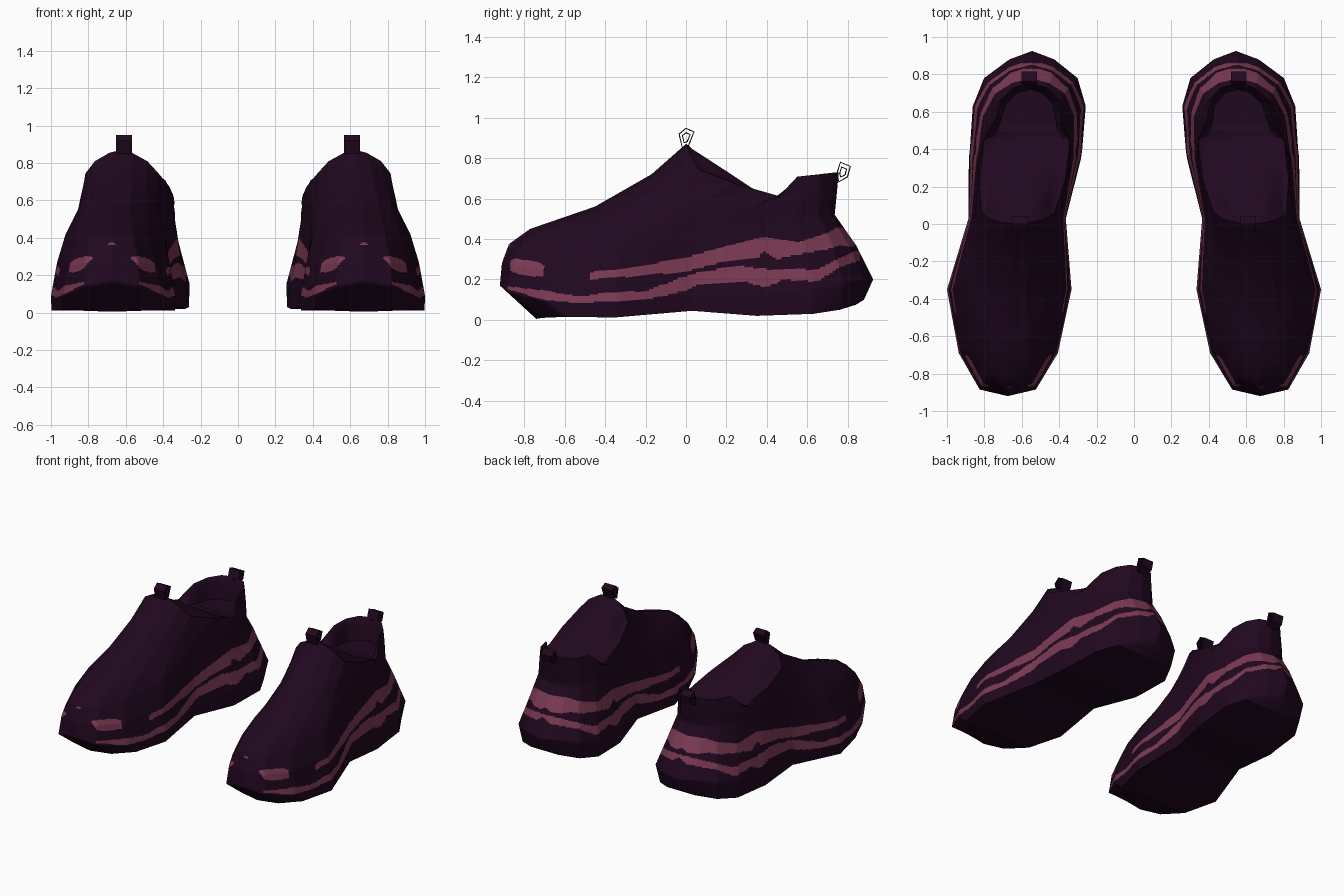
import bpy, bmesh

cube = bpy.data.objects.get("Cube")
if cube:
    bpy.data.objects.remove(cube)


def make_material(name, colour):
    mat = bpy.data.materials.new(name)
    mat.use_nodes = True
    mat.diffuse_color = colour
    bsdf = mat.node_tree.nodes["Principled BSDF"]
    bsdf.inputs["Base Color"].default_value = colour
    bsdf.inputs["Roughness"].default_value = 0.8
    return mat


plum = make_material("dark plum", (0.0145, 0.0023, 0.0135, 1))
rose = make_material("dusty rose", (0.2, 0.042, 0.087, 1))


def interp(table, y):
    """Linear lookup of a row of values by the first column."""
    for a, b in zip(table, table[1:]):
        if a[0] <= y <= b[0]:
            t = (y - a[0]) / (b[0] - a[0])
            return [p + (q - p) * t for p, q in zip(a[1:], b[1:])]
    return list(table[0][1:] if y < table[0][0] else table[-1][1:])


# Centre line of one shoe (y, x)
spine = [(-.9, .675), (-.35, .667), (0, .628), (.4, .577), (.63, .56), (.9, .545)]

# Contours from toe to heel: (y, half width, z)
tread = [(-.74, 0, .005), (-.71, .15, .01), (-.6, .27, .015), (-.35, .33, .012), (.03, .255, .045),
         (.35, .3, .02), (.63, .297, .03), (.76, .23, .05), (.84, .11, .075), (.88, 0, .1)]
sole_edge = [(-.92, 0, .17), (-.885, .15, .14), (-.69, .265, .09), (-.35, .333, .09),
             (.03, .26, .12), (.35, .3, .13), (.63, .302, .15), (.78, .25, .18),
             (.88, .12, .2), (.925, 0, .2)]
midsole = [(-.91, 0, .28), (-.865, .14, .27), (-.68, .24, .25), (-.35, .3, .27),
           (.03, .245, .33), (.35, .262, .38), (.58, .245, .38), (.72, .195, .38),
           (.805, .11, .37), (.84, 0, .37)]
quarter = [(-.875, 0, .375), (-.815, .12, .37), (-.63, .2, .38), (-.3, .26, .42),
           (.03, .235, .47), (.35, .247, .49), (.55, .22, .51), (.655, .17, .52),
           (.715, .1, .52), (.735, 0, .52)]
toe_cap = [(-.77, 0, .45), (-.71, .11, .45), (-.5, .185, .465), (-.22, .233, .49),
           (.05, .232, .52), (.35, .247, .53), (.555, .213, .55), (.66, .163, .57),
           (.72, .098, .57), (.74, 0, .57)]
vamp = [(-.45, 0, .56), (-.42, .09, .555), (-.3, .16, .555), (-.12, .205, .57),
        (.07, .23, .58), (.34, .243, .565), (.555, .205, .6), (.66, .16, .62),
        (.725, .095, .62), (.745, 0, .62)]
instep = [(-.17, 0, .72), (-.155, .08, .712), (-.1, .15, .685), (-.01, .2, .665),
          (.16, .23, .635), (.4, .237, .59), (.553, .192, .655), (.66, .155, .67),
          (.727, .092, .675), (.75, 0, .675)]
collar = [(0, 0, .87), (.005, .06, .855), (.025, .14, .81), (.06, .195, .745),
          (.24, .23, .675), (.46, .23, .612), (.55, .178, .708), (.66, .15, .72),
          (.73, .09, .728), (.755, 0, .73)]
lining = [(.45 + (y - .45) * .98, w * .96, z - .005) for y, w, z in collar]
# Tongue back sloping down to the insole
insole = [(.015, 0, .86), (.03, .045, .845), (.1, .1, .8), (.2, .13, .735), (.32, .15, .655),
          (.46, .17, .59), (.54, .15, .57), (.64, .125, .57), (.7, .07, .57), (.72, 0, .57)]

# Contour and number of rows leading up to the next one
stack = [(tread, 10), (sole_edge, 24), (midsole, 24), (quarter, 2), (toe_cap, 2), (vamp, 2),
         (instep, 2), (collar, 1), (lining, 3), (insole, 0)]
PAINTED_ROWS = 10 + 24 + 24

# Painted bands: (y, lower edge, upper edge)
lower_band = [(-.88, .15, .165), (-.7, .1, .145), (-.52, .08, .115), (-.4, .09, .138),
              (-.2, .1, .14), (-.05, .13, .2), (.08, .18, .24), (.22, .18, .26), (.3, .185, .265),
              (.4, .16, .25), (.48, .2, .25), (.65, .19, .25), (.76, .26, .305), (.86, .295, .35)]
upper_band = [(-.48, .2, .235), (-.2, .22, .27), (0, .24, .31), (.2, .29, .365),
              (.36, .305, .405), (.38, .345, .41), (.45, .3, .4), (.56, .325, .385),
              (.7, .35, .43), (.75, .365, .46), (.83, .365, .46)]


def is_painted(y, z):
    for band in (lower_band, upper_band):
        if band[0][0] <= y <= band[-1][0]:
            low, high = interp(band, y)
            if low < z < high:
                return True
    # Small dash on the tip of the toe
    if y < -.869 and .362 < z < .375:
        return True
    # Rounded patch either side of the toe
    return ((y + .785) / .085) ** 4 + ((z - .258 + (y + .785) * .15) / .037) ** 4 < 1


def ring_points(contour, steps=16):
    """Closed loop: down the outer side to the heel, back up the inner side."""
    half = []
    for a, b in zip(contour, contour[1:]):
        for i in range(steps):
            half.append([p + (q - p) * i / steps for p, q in zip(a, b)])
    half.append(list(contour[-1]))
    back = [(y, -w, z) for y, w, z in half[-2:0:-1]]
    return [(interp(spine, y)[0] + w, y, z) for y, w, z in half + back]


def finish(name, bm, materials):
    bmesh.ops.recalc_face_normals(bm, faces=bm.faces[:])
    mesh = bpy.data.meshes.new(name)
    bm.to_mesh(mesh)
    bm.free()
    for mat in materials:
        mesh.materials.append(mat)
    obj = bpy.data.objects.new(name, mesh)
    bpy.context.collection.objects.link(obj)
    return obj


def shoe(name, side):
    bm = bmesh.new()
    loops = [(ring_points(c), n) for c, n in stack]
    rows = []
    for (low, n), (high, _) in zip(loops, loops[1:]):
        for k in range(n):
            rows.append([[p + (q - p) * k / n for p, q in zip(a, b)] for a, b in zip(low, high)])
    rows.append(loops[-1][0])
    rings = [[bm.verts.new((side * x, y, z)) for x, y, z in row] for row in rows]
    count = len(rings[0])
    # Walls, painted by height along the shoe
    for r, (low, high) in enumerate(zip(rings, rings[1:])):
        for i in range(count):
            j = (i + 1) % count
            face = bm.faces.new((low[i], low[j], high[j], high[i]))
            mid = face.calc_center_median()
            face.material_index = int(r < PAINTED_ROWS and is_painted(mid.y, mid.z))
    # Underside and insole
    for ring in (rings[0], rings[-1]):
        for i in range(count // 2):
            quad = [ring[i], ring[i + 1], ring[-i - 1], ring[-i % count]]
            bm.faces.new(list(dict.fromkeys(quad)))
    obj = finish(name, bm, (plum, rose))
    bpy.ops.object.select_all(action='DESELECT')
    obj.select_set(True)
    bpy.context.view_layer.objects.active = obj
    bpy.ops.object.shade_smooth_by_angle(angle=1.1)


def pull_loop(name, x, outline):
    """Folded fabric loop, open at both ends, with a second fold inside."""
    bm = bmesh.new()
    cy = sum(p[0] for p in outline) / len(outline)
    cz = sum(p[1] for p in outline) / len(outline)
    for scale in (1, .55):
        pairs = [[bm.verts.new((x + dx, cy + (y - cy) * scale, cz + (z - cz) * scale))
                  for dx in (-.042, .042)] for y, z in outline]
        for a, b in zip(pairs, pairs[1:] + pairs[:1]):
            bm.faces.new((a[0], a[1], b[1], b[0]))
    obj = finish(name, bm, (plum,))
    solid = obj.modifiers.new("thickness", 'SOLIDIFY')
    solid.thickness = .006


tongue_outline = [(-.02, .85), (-.037, .92), (0, .95), (.042, .93), (.015, .86)]
heel_outline = [(.742, .72), (.762, .782), (.815, .76), (.8, .705), (.755, .68)]

for label, side in (("left", 1), ("right", -1)):
    shoe(label + "_shoe", side)
    pull_loop(label + "_tongue_loop", side * .61, tongue_outline)
    pull_loop(label + "_heel_loop", side * .56, heel_outline)
